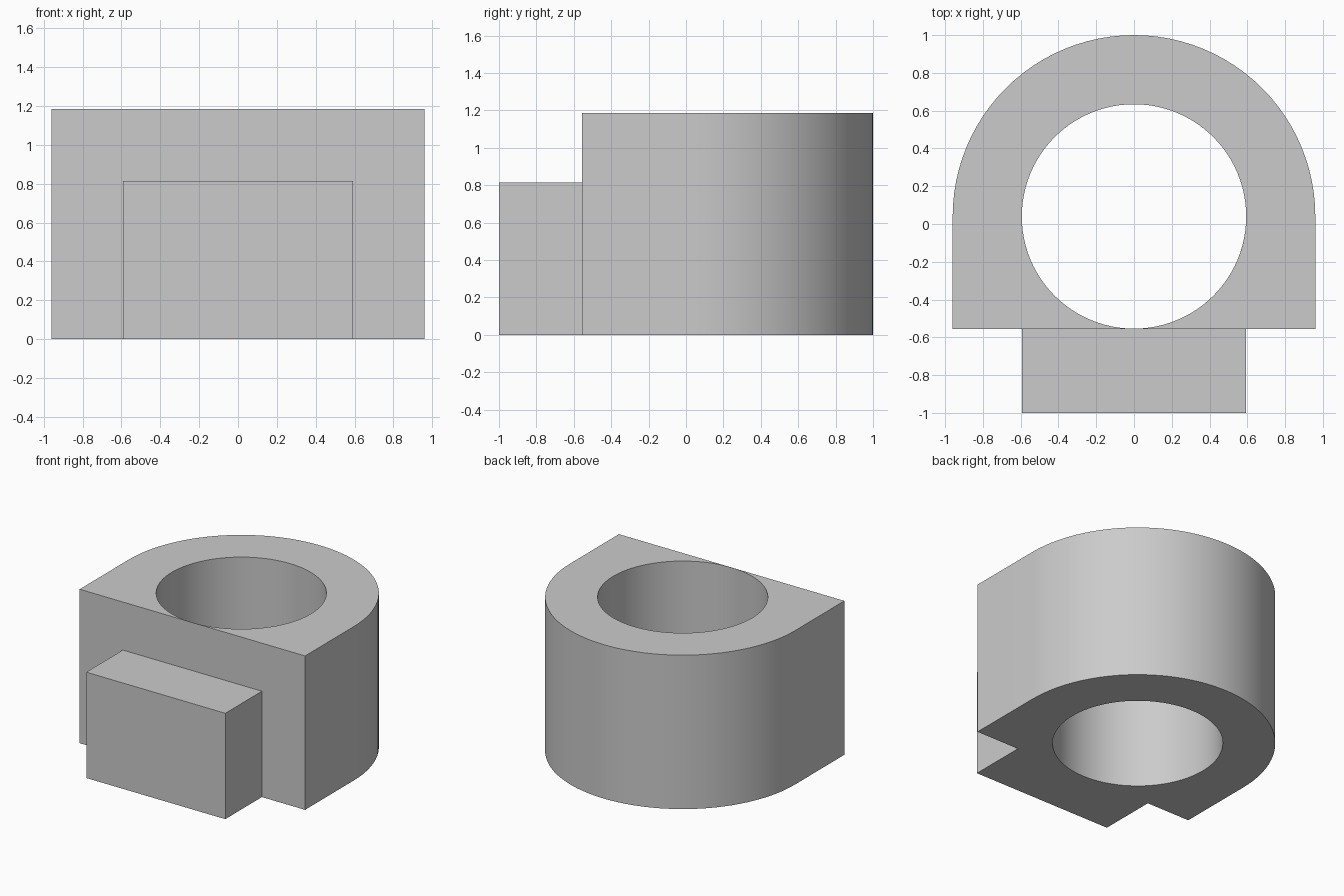
import bpy, bmesh, math

cube = bpy.data.objects.get("Cube")
if cube:
    bpy.data.objects.remove(cube, do_unlink=True)

CENTRE_Y = 0.04      # shared axis of the bore and the rounded back
OUTER_R = 0.96
BORE_R = 0.594
FRONT_Y = -0.555
HEIGHT = 1.185
SEGMENTS = 96

grey = bpy.data.materials.new("plain grey")
grey.use_nodes = True
colour = (0.6, 0.6, 0.6, 1)
grey.diffuse_color = colour
grey.node_tree.nodes["Principled BSDF"].inputs["Base Color"].default_value = colour


def arc(radius, start, end, steps):
    angles = [start + (end - start) * i / steps for i in range(steps + 1)]
    return [(radius * math.cos(a), CENTRE_Y + radius * math.sin(a)) for a in angles]


def prism(name, outline, bottom, top):
    """Extrude a flat outline upwards into a closed solid."""
    bm = bmesh.new()
    base = bm.faces.new([bm.verts.new((x, y, bottom)) for x, y in outline])
    lid = bmesh.ops.extrude_face_region(bm, geom=[base], use_keep_orig=True)
    raised = [v for v in lid["geom"] if isinstance(v, bmesh.types.BMVert)]
    bmesh.ops.translate(bm, verts=raised, vec=(0, 0, top - bottom))
    bmesh.ops.recalc_face_normals(bm, faces=bm.faces)
    mesh = bpy.data.meshes.new(name)
    bm.to_mesh(mesh)
    bm.free()
    mesh.materials.append(grey)
    obj = bpy.data.objects.new(name, mesh)
    bpy.context.collection.objects.link(obj)
    return obj


# Main body: round back, straight sides, flat front
body_outline = [(-OUTER_R, FRONT_Y), (OUTER_R, FRONT_Y)]
body_outline += arc(OUTER_R, 0, math.pi, SEGMENTS // 2)
body = prism("ring_body", body_outline, 0, HEIGHT)

# Round bore cut right through the body
bore = prism("bore_cutter", arc(BORE_R, 0, math.tau, SEGMENTS)[:-1], -0.2, HEIGHT + 0.2)
bore.hide_render = True
cut = body.modifiers.new("bore", "BOOLEAN")
cut.operation = "DIFFERENCE"
cut.solver = "EXACT"
cut.object = bore
bpy.ops.object.select_all(action="DESELECT")
body.select_set(True)
bpy.context.view_layer.objects.active = body
bpy.ops.object.modifier_apply(modifier=cut.name)
bpy.data.objects.remove(bore, do_unlink=True)
bpy.ops.object.shade_smooth_by_angle(angle=math.radians(30))

# Lower block standing out from the flat front
HALF_W = 0.592
prism("front_block", [(-HALF_W, -1), (HALF_W, -1), (HALF_W, FRONT_Y), (-HALF_W, FRONT_Y)], 0, 0.815)
